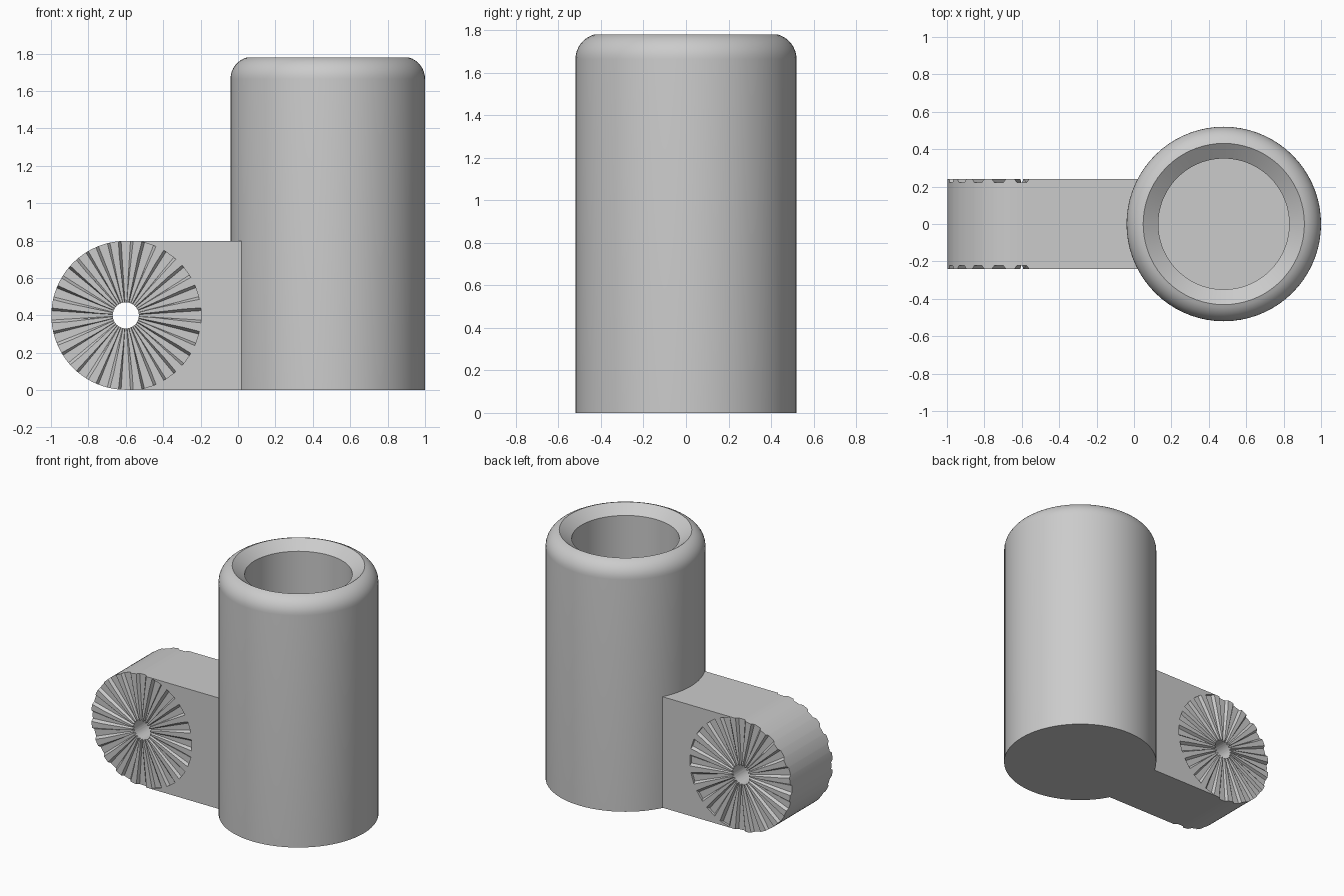
import bpy, bmesh, math
from mathutils import Vector

cube = bpy.data.objects.get("Cube")
if cube:
    bpy.data.objects.remove(cube, do_unlink=True)

grey = bpy.data.materials.new("plain grey")
grey.use_nodes = True
colour = (0.6, 0.6, 0.6, 1)
grey.diffuse_color = colour
grey.node_tree.nodes["Principled BSDF"].inputs["Base Color"].default_value = colour

CUP_X = 0.48
PIVOT = Vector((-0.6, 0, 0.4))
ARM_R, ARM_HALF = 0.398, 0.24
GROOVES = 20


def make_object(name, bm):
    bmesh.ops.recalc_face_normals(bm, faces=bm.faces)
    mesh = bpy.data.meshes.new(name)
    bm.to_mesh(mesh)
    bm.free()
    mesh.materials.append(grey)
    obj = bpy.data.objects.new(name, mesh)
    bpy.context.collection.objects.link(obj)
    return obj


def activate(obj):
    bpy.ops.object.select_all(action='DESELECT')
    obj.select_set(True)
    bpy.context.view_layer.objects.active = obj


def smooth(obj):
    activate(obj)
    bpy.ops.object.shade_smooth_by_angle(angle=math.radians(25))


def polar(radius, angle, y):
    return PIVOT + Vector((radius * math.cos(angle), y, radius * math.sin(angle)))


def loft(bm, ring_a, ring_b):
    # closed prism between two matching outlines
    a = [bm.verts.new(p) for p in ring_a]
    b = [bm.verts.new(p) for p in ring_b]
    bm.faces.new(a)
    bm.faces.new(b[::-1])
    for i in range(len(a)):
        j = (i + 1) % len(a)
        bm.faces.new((a[j], a[i], b[i], b[j]))


def cut(target, cutter):
    activate(target)
    mod = target.modifiers.new("cut", 'BOOLEAN')
    mod.operation = 'DIFFERENCE'
    mod.solver = 'EXACT'
    mod.object = cutter
    bpy.ops.object.modifier_apply(modifier=mod.name)
    bpy.data.objects.remove(cutter, do_unlink=True)


# Cup: closed base, rounded shoulder, bevelled mouth and a deep bore
fillet = 0.12
profile = [(0, 0), (0.52, 0)]
for i in range(9):
    a = math.radians(75) * i / 8
    profile.append((0.40 + fillet * math.cos(a), 1.664 + fillet * math.sin(a)))
profile += [(0.35, 1.72), (0.35, 0.2), (0, 0.2)]

bm = bmesh.new()
verts = [bm.verts.new((CUP_X + r, 0, z)) for r, z in profile]
edges = [bm.edges.new(pair) for pair in zip(verts, verts[1:])]
bmesh.ops.spin(bm, geom=verts + edges, cent=(CUP_X, 0, 0), axis=(0, 0, 1),
               angle=math.tau, steps=72)
bmesh.ops.remove_doubles(bm, verts=bm.verts, dist=0.0005)
cup = make_object("cup", bm)
smooth(cup)

# Arm: flat bar with a rounded end, running into the cup wall
steps = 40
sides = []
for y in (-ARM_HALF, ARM_HALF):
    ring = [polar(ARM_R, math.pi * (0.5 + i / steps), y) for i in range(steps + 1)]
    ring += [Vector((0.08, y, PIVOT.z - ARM_R)), Vector((0.08, y, PIVOT.z + ARM_R))]
    sides.append(ring)
bm = bmesh.new()
loft(bm, *sides)
arm = make_object("hinge_arm", bm)

# Radial teeth: tapered grooves with sloping flanks on both cheeks
bm = bmesh.new()
for side in (-1, 1):
    for k in range(GROOVES):
        mid = math.tau * k / GROOVES
        rings = []
        for y, half in ((ARM_HALF - 0.018, 3.6), (ARM_HALF + 0.006, 6.4)):
            h = math.radians(half)
            rings.append([polar(r, mid + s * h, side * y)
                          for r, s in ((0.05, -1), (0.403, -1), (0.403, 1), (0.05, 1))])
        loft(bm, *rings)
cut(arm, make_object("groove_cutter", bm))

# Pivot hole through the arm
bm = bmesh.new()
loft(bm, *[[polar(0.07, math.tau * i / 32, y) for i in range(32)] for y in (-0.4, 0.4)])
cut(arm, make_object("hole_cutter", bm))
smooth(arm)
